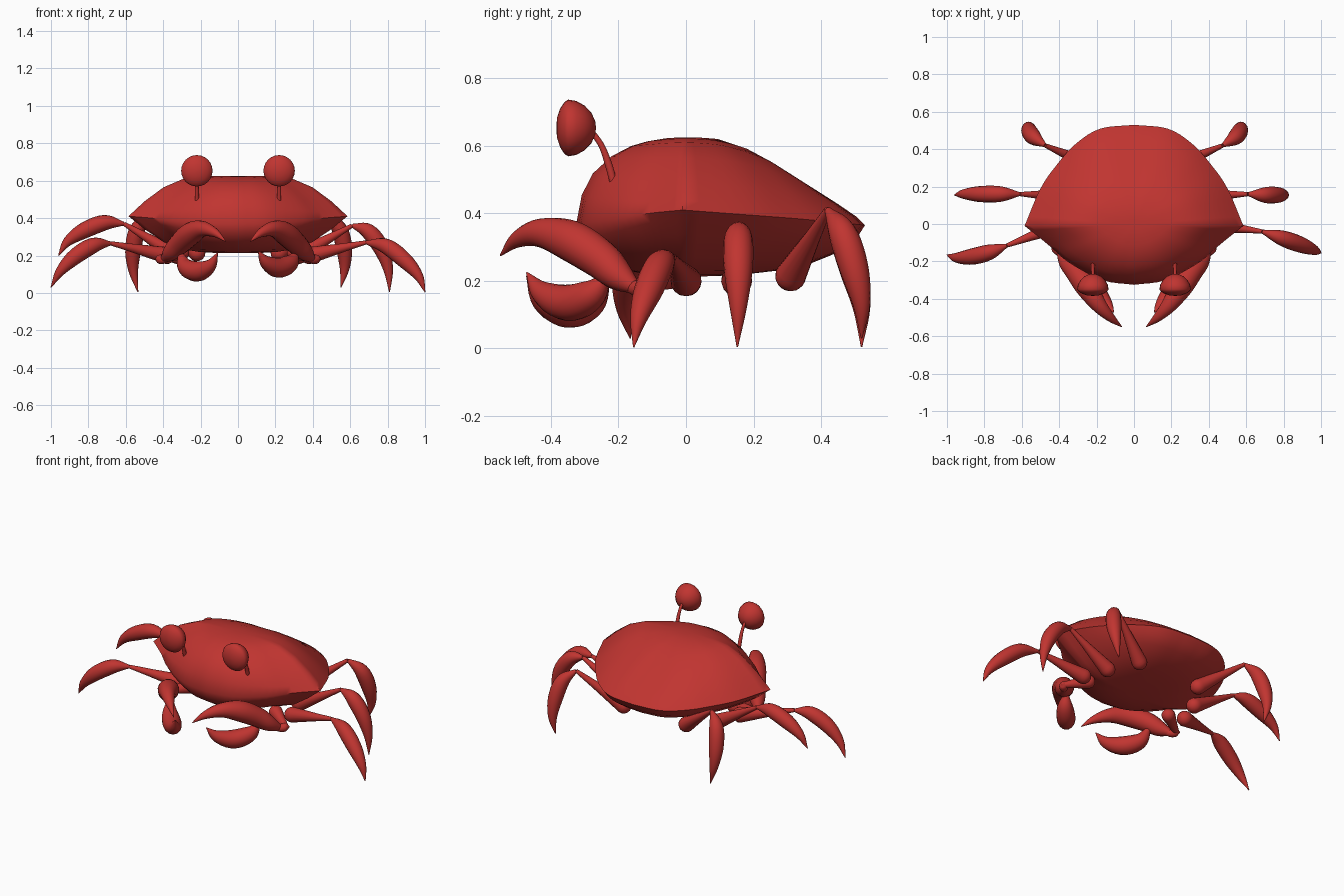
import bpy, bmesh, math
from mathutils import Vector

if "Cube" in bpy.data.objects:
    bpy.data.objects.remove(bpy.data.objects["Cube"])

RED = bpy.data.materials.new("red_shell")
RED.diffuse_color = (0.53, 0.035, 0.03, 1)
RED.use_nodes = True
RED.node_tree.nodes["Principled BSDF"].inputs["Base Color"].default_value = RED.diffuse_color


def finish(name, bm, angle=60):
    bmesh.ops.recalc_face_normals(bm, faces=bm.faces)
    me = bpy.data.meshes.new(name)
    bm.to_mesh(me)
    bm.free()
    me.materials.append(RED)
    ob = bpy.data.objects.new(name, me)
    bpy.context.collection.objects.link(ob)
    bpy.ops.object.select_all(action='DESELECT')
    ob.select_set(True)
    bpy.context.view_layer.objects.active = ob
    bpy.ops.object.shade_smooth_by_angle(angle=math.radians(angle))
    return ob


def spline(pts, steps):
    """Catmull-Rom through points of any dimension."""
    p = [Vector(q) for q in pts]
    p = [2 * p[0] - p[1]] + p + [2 * p[-1] - p[-2]]
    out = []
    for i in range(1, len(p) - 2):
        a, b, c, d = p[i - 1:i + 3]
        for k in range(steps):
            t = k / steps
            out.append(0.5 * (2 * b + (c - a) * t + (2 * a - 5 * b + 4 * c - d) * t * t
                              + (3 * b - a - 3 * c + d) * t ** 3))
    return out + [p[-2]]


def bridge(bm, rings):
    for a, b in zip(rings, rings[1:]):
        n = len(a)
        for i in range(n):
            bm.faces.new((a[i], a[(i + 1) % n], b[(i + 1) % n], b[i]))


def tube(name, pts, steps=5, sides=16, angle=60):
    """Round tube through (x, y, z, radius) points."""
    path = spline(pts, steps)
    bm = bmesh.new()
    rings, normal = [], None
    for i, p in enumerate(path):
        tan = (path[min(i + 1, len(path) - 1)] - path[max(i - 1, 0)]).to_3d().normalized()
        if normal is None:
            normal = tan.orthogonal()
        normal = (normal - tan * normal.dot(tan)).normalized()
        side = tan.cross(normal)
        r = max(p[3], 0.002)
        ring = []
        for k in range(sides):
            a = 2 * math.pi * k / sides
            ring.append(bm.verts.new(p.to_3d() + (normal * math.cos(a) + side * math.sin(a)) * r))
        rings.append(ring)
    bridge(bm, rings)
    bm.faces.new(rings[0])
    bm.faces.new(rings[-1])
    return finish(name, bm, angle)


def limb(name, a, b, ra, rb):
    """Ball-ended segment tapering from a to b."""
    a, b = Vector(a), Vector(b)
    d = (b - a).normalized()
    pts = [(*(a + d * o * ra), r * ra) for o, r in
           ((-1, 0.05), (-0.9, 0.43), (-0.7, 0.71), (-0.4, 0.92), (0, 1), (0.35, 0.95))]
    pts.append((*a.lerp(b, 0.6), ra * 0.35 + rb * 0.65))
    pts.append((*b, rb))
    return tube(name, pts, steps=1)


# Shell: rim outline scaled inward ring by ring, with front, side and back profiles
S = [1, .95, .85, .68, .5, .35, .18, .06]
TOP = {'front': [0, .33, .58, .78, .9, .955, .99, 1],
       'side': [0, .13, .38, .72, .93, .985, 1, 1],
       'back': [0, .10, .24, .46, .69, .86, .98, 1]}
LOW = {'front': [0, .3, .56, .78, .9, .96, 1, 1],
       'side': [0, .12, .36, .7, .9, .97, 1, 1],
       'back': [0, .28, .53, .77, .89, .95, .99, 1]}
front = spline([(0, -.325, .37), (.17, -.3, .372), (.35, -.205, .385), (.46, -.11, .4), (.585, -.01, .41)], 4)
back = spline([(.585, -.01, .41), (.5, .19, .395), (.41, .32, .385), (.31, .43, .375), (.18, .51, .367), (0, .53, .365)], 4)
half = [(p, 'front', 1 - i / (len(front) - 1)) for i, p in enumerate(front)]
half += [(p, 'back', (i + 1) / (len(back) - 1)) for i, p in enumerate(back[1:])]
rim = half + [(Vector((-p.x, p.y, p.z)), e, w) for p, e, w in half[-2:0:-1]]


def shell_ring(bm, table, z_end, k):
    ring = []
    for p, end, w in rim:
        w = w * w * (3 - 2 * w)
        h = table['side'][k] * (1 - w) + table[end][k] * w
        ring.append(bm.verts.new((p.x * S[k], p.y * S[k], p.z + (z_end - p.z) * h)))
    return ring


bm = bmesh.new()
upper = [shell_ring(bm, TOP, .625, k) for k in range(len(S))]
lower = [shell_ring(bm, LOW, .213, k) for k in range(1, len(S))]
bridge(bm, upper)
bridge(bm, [upper[0]] + lower)
bm.faces.new(upper[-1])
bm.faces.new(lower[-1])
finish("shell", bm)

# Eyes, stalks, arms and claws on both sides
for s, label, dz in ((1, "right", .02), (-1, "left", 0)):
    eye = [(-.384, .004), (-.382, .03), (-.373, .057), (-.36, .077), (-.349, .084), (-.325, .08),
           (-.30, .066), (-.28, .045), (-.269, .02), (-.267, .004)]
    tube(label + "_eye", [(s * .22, y, .653, r) for y, r in eye], steps=1, sides=24, angle=50)
    tube(label + "_eye_stalk", [(s * .22, -.212, .48, .011), (s * .22, -.228, .54, .011),
                                (s * .22, -.25, .6, .009), (s * .22, -.285, .65, .008)])
    limb(label + "_arm", (s * .3, -.05, .215), (s * .42, -.125, .182), .04, .018)
    tube(label + "_elbow", [(s * .44, -.115, .182, .004), (s * .425, -.125, .182, .022),
                            (s * .405, -.145, .178, .024), (s * .38, -.17, .182, .015)])
    tube(label + "_upper_pincer", [(s * .405, -.14, .172, .012), (s * .36, -.2, .215, .045),
                                   (s * .31, -.255, .265, .058), (s * .25, -.34, .318, .061),
                                   (s * .19, -.43, .342, .043), (s * .125, -.5, .322, .024),
                                   (s * .065, -.55, .275, .002)])
    tube(label + "_lower_pincer", [(s * .31, -.235, .215, .012), (s * .28, -.28, .14 + dz, .045),
                                   (s * .215, -.35, .115 + dz, .054), (s * .15, -.425, .145 + dz, .035),
                                   (s * .108, -.472, .215 + dz / 2, .002)])

# Walking legs: hip ball, then curved lower segment from knee to tip (pose differs per side)
LEGS = {
    "right_front_leg": ((.38, 0, .2), [(.685, -.04, .27), (.79, -.075, .25), (.89, -.11, .175), (.965, -.14, .09), (1, -.155, .004)]),
    "left_front_leg": ((-.38, 0, .2), [(-.68, -.115, .265), (-.77, -.15, .255), (-.87, -.175, .195), (-.95, -.18, .115), (-1, -.165, .03)]),
    "right_middle_leg": ((.325, .15, .2), [(.61, .16, .36), (.695, .155, .33), (.765, .155, .24), (.803, .155, .125), (.81, .152, .004)]),
    "left_middle_leg": ((-.325, .15, .2), [(-.61, .16, .37), (-.71, .16, .376), (-.82, .16, .335), (-.91, .16, .275), (-.96, .155, .2)]),
    "right_back_leg": ((.22, .31, .215), [(.475, .42, .41), (.54, .462, .345), (.567, .497, .24), (.57, .52, .13), (.55, .52, .03)]),
    "left_back_leg": ((-.22, .31, .215), [(-.475, .42, .41), (-.535, .462, .345), (-.56, .497, .235), (-.56, .52, .12), (-.535, .52, .004)]),
}
for name, (hip, path) in LEGS.items():
    limb(name + "_upper", hip, path[0], .046, .011)
    tube(name + "_lower", [(*p, r) for p, r in zip(path, (.01, .041, .043, .026, .002))])
